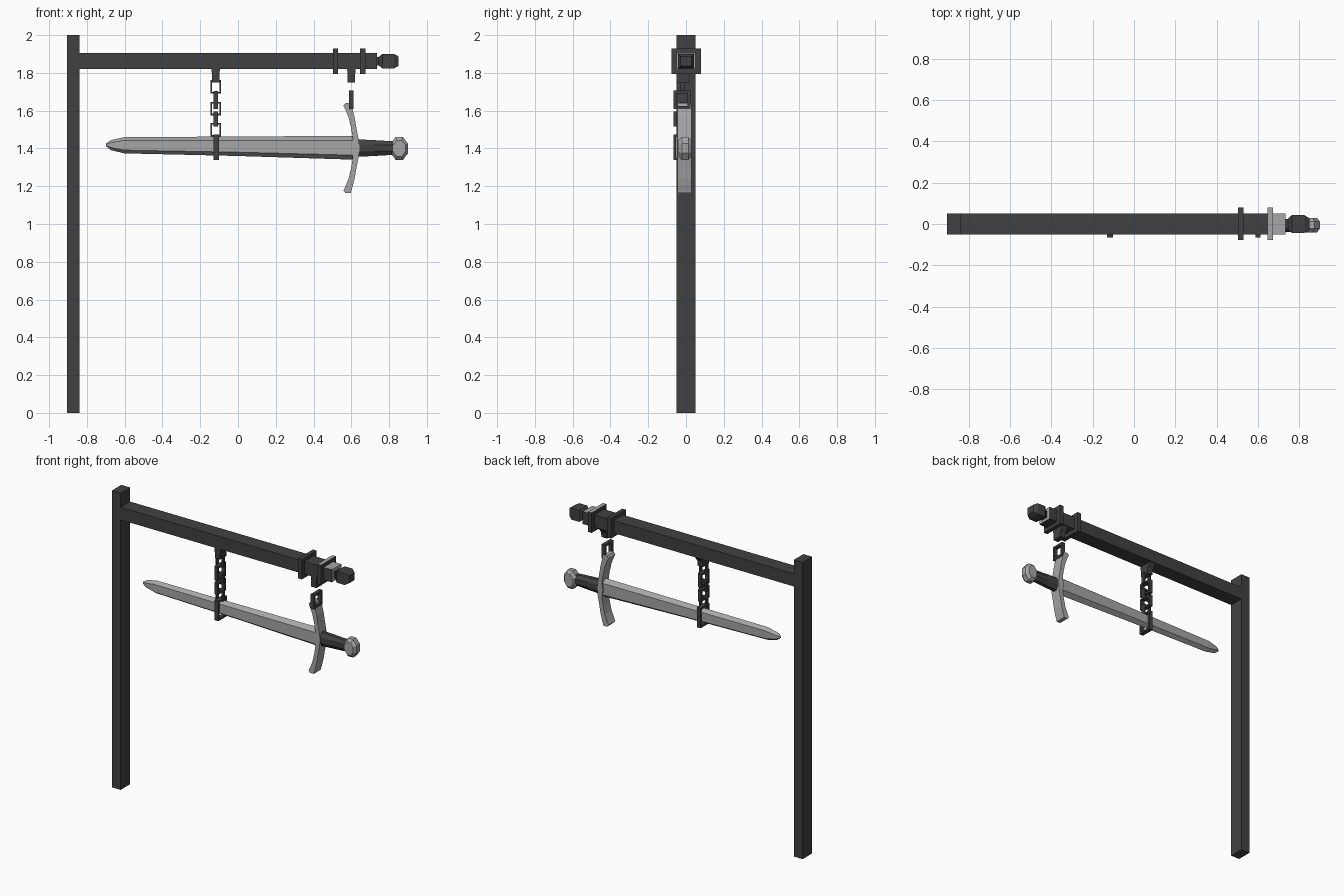
import bpy, bmesh, math
from mathutils import Matrix

if "Cube" in bpy.data.objects:
    bpy.data.objects.remove(bpy.data.objects["Cube"])


def material(name, v):
    m = bpy.data.materials.new(name)
    m.diffuse_color = (v, v, v, 1)
    m.use_nodes = True
    m.node_tree.nodes["Principled BSDF"].inputs["Base Color"].default_value = m.diffuse_color
    return m


DARK = material("dark iron", 0.053)
LIGHT = material("steel", 0.38)


def finish(name, bm, *mats, rule=None):
    bmesh.ops.recalc_face_normals(bm, faces=bm.faces)
    bm.normal_update()
    if rule:
        for f in bm.faces:
            f.material_index = int(rule(f))
    me = bpy.data.meshes.new(name)
    bm.to_mesh(me)
    bm.free()
    for m in mats:
        me.materials.append(m)
    ob = bpy.data.objects.new(name, me)
    bpy.context.collection.objects.link(ob)
    return ob


def loft(name, rings, *mats, closed=False, rule=None):
    """Skin a list of equal-length point rings; caps unless closed."""
    bm = bmesh.new()
    vs = [[bm.verts.new(p) for p in r] for r in rings]
    n = len(vs[0])
    pairs = list(zip(vs, vs[1:])) + ([(vs[-1], vs[0])] if closed else [])
    for a, b in pairs:
        for i in range(n):
            j = (i + 1) % n
            bm.faces.new((a[i], a[j], b[j], b[i]))
    if not closed:
        bm.faces.new(vs[0])
        bm.faces.new(vs[-1])
    return finish(name, bm, *mats, rule=rule)


def rect_x(x, y0, y1, z0, z1):
    return [(x, y0, z0), (x, y1, z0), (x, y1, z1), (x, y0, z1)]


def rect_z(z, x0, x1, y0, y1):
    return [(x0, y0, z), (x1, y0, z), (x1, y1, z), (x0, y1, z)]


def box(name, x0, x1, y0, y1, z0, z1, *mats, rule=None):
    return loft(name, [rect_x(x, y0, y1, z0, z1) for x in (x0, x1)], *mats, rule=rule)


def link(name, cx, cy, half, z0, z1, depth, bar, across_x):
    """Square chain link standing in the xz or yz plane."""
    cz, hz, rings = (z0 + z1) / 2, (z1 - z0) / 2, []
    for sx, sz in ((-1, -1), (1, -1), (1, 1), (-1, 1)):
        ring = []
        for b, d in ((0, -1), (0, 1), (bar, 1), (bar, -1)):
            u, w, z = sx * (half - b), d * depth / 2, cz + sz * (hz - b)
            ring.append((cx + u, cy + w, z) if across_x else (cx + w, cy + u, z))
        rings.append(ring)
    loft(name, rings, DARK, closed=True)


# Post and beam
box("post", -0.905, -0.84, -0.05, 0.05, 0, 2, DARK)
box("beam", -0.84, 0.66, -0.05, 0.05, 1.82, 1.905, DARK)

# Beam end: steel on its top and outer end
box("beam_end", 0.66, 0.735, -0.05, 0.05, 1.82, 1.905, DARK, LIGHT,
    rule=lambda f: f.normal.z > 0.5 or f.normal.x > 0.5)

# Square collars
box("inner_collar", 0.503, 0.53, -0.077, 0.08, 1.795, 1.93, DARK)
box("outer_collar", 0.647, 0.674, -0.077, 0.08, 1.795, 1.93, DARK, LIGHT,
    rule=lambda f: f.normal.z > 0.5)

# Finial knob
loft("finial", [rect_x(x, -h, h, 1.862 - h * 0.9, 1.862 + h * 0.9)
                for x, h in ((0.73, 0.025), (0.745, 0.025), (0.765, 0.043),
                             (0.825, 0.043), (0.85, 0.028))], DARK)

# Hangers under the beam
for side, x in (("left", -0.118), ("right", 0.6)):
    loft(side + "_hanger", [rect_z(1.82, x - 0.022, x + 0.022, -0.05, 0.045),
                            rect_z(1.785, x - 0.02, x + 0.02, -0.05, 0.02),
                            rect_z(1.75, x - 0.02, x + 0.02, -0.05, 0.015)], DARK)

# Chain: alternating links
for i, (z0, z1) in enumerate(((1.69, 1.762), (1.61, 1.705), (1.575, 1.647),
                              (1.515, 1.595), (1.462, 1.535))):
    flat = i % 2 == 0
    link("chain_link", -0.118, -0.02, 0.028 if flat else 0.045, z0, z1, 0.025, 0.009 if flat else 0.014, flat)
link("guard_link", 0.6, -0.02, 0.045, 1.61, 1.708, 0.024, 0.016, False)

# Band holding the blade
link("blade_band", -0.115, -0.018, 0.047, 1.34, 1.475, 0.028, 0.012, False)

# Blade: bevelled six-sided section tapering to the tip
CY = -0.01


def blade_ring(x, top, bot, th, bevel):
    mid = (top + bot) / 2
    a, b = top - bevel, bot + bevel
    return [(x, CY, top), (x, CY - th, a), (x, CY - th, b),
            (x, CY, bot), (x, CY + th, b), (x, CY + th, a)]


loft("blade", [blade_ring(*p) for p in (
    (-0.70, 1.425, 1.413, 0.004, 0.003), (-0.67, 1.445, 1.39, 0.018, 0.014),
    (-0.60, 1.46, 1.374, 0.024, 0.017), (0.0, 1.463, 1.36, 0.028, 0.02),
    (0.63, 1.467, 1.34, 0.03, 0.024))], LIGHT)

# Cross guard: arms curving toward the blade, mirrored about the grip
arm = [(0, 0.622, 0.022), (0.05, 0.623, 0.015), (0.10, 0.614, 0.014), (0.16, 0.602, 0.016),
       (0.20, 0.589, 0.019), (0.225, 0.579, 0.021), (0.238, 0.583, 0.014)]
full = [(-d, x, w) for d, x, w in arm[:0:-1]] + arm
loft("cross_guard", [rect_z(1.402 + d, x - w, x + w, -0.045, 0.028) for d, x, w in full], LIGHT)

# Grip: eight-sided, slightly tapered
loft("grip", [[(x, CY + 0.032 * math.cos(math.radians(45 * i + 22.5)),
                1.402 + h * math.sin(math.radians(45 * i + 22.5)) / 0.924) for i in range(8)]
              for x, h in ((0.635, 0.046), (0.72, 0.042), (0.82, 0.036))], DARK)

# Pommel: faceted octagonal disc
loft("pommel", [[(0.854 + 0.05 * s * math.cos(math.radians(45 * i + 22.5)), y,
                  1.4 + 0.066 * s * math.sin(math.radians(45 * i + 22.5))) for i in range(8)]
                for y, s in ((-0.04, 0.7), (-0.022, 1), (0.012, 1), (0.03, 0.7))], LIGHT)
